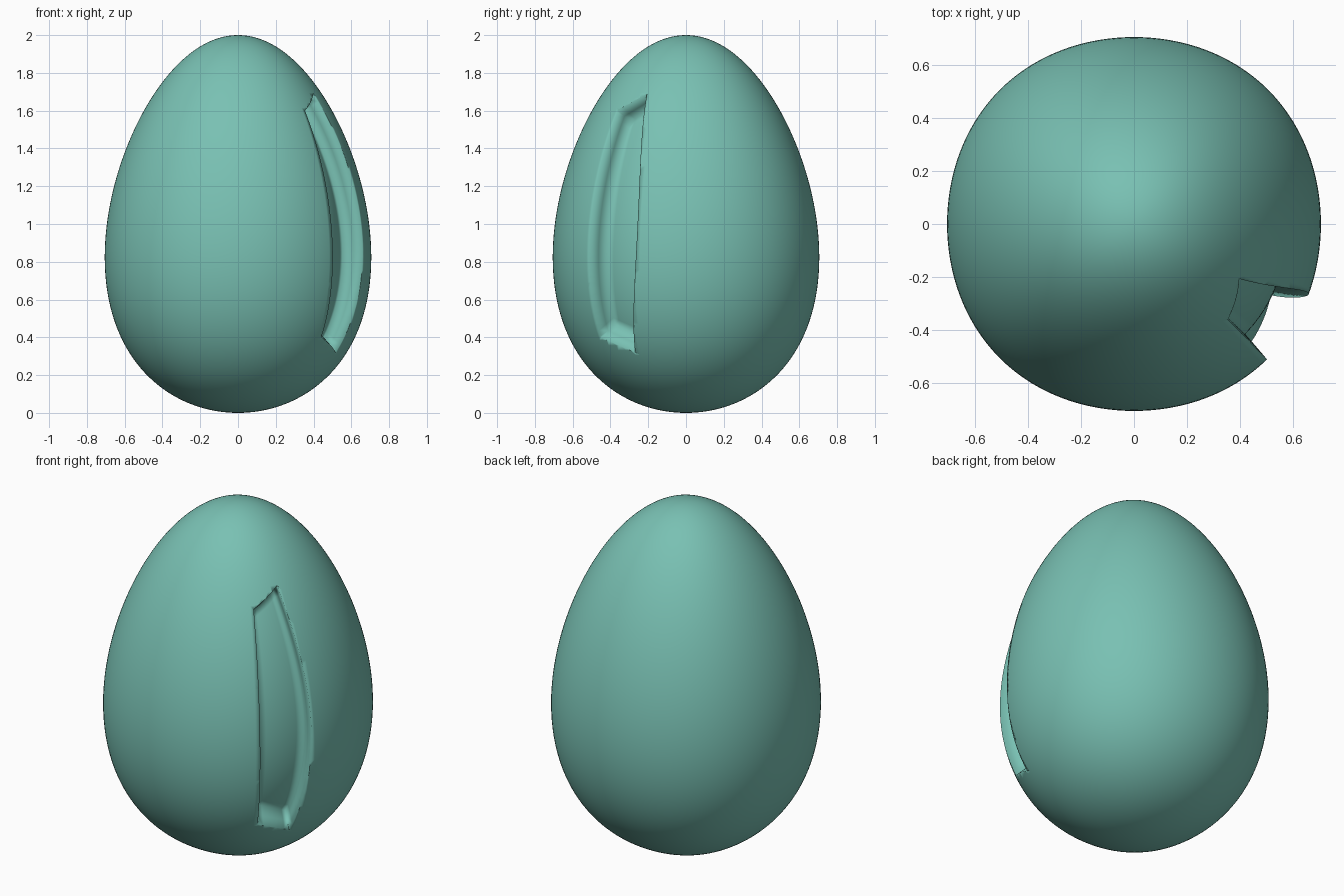
import bpy, bmesh
from math import sin, cos, pi, sqrt, radians, atan2

if "Cube" in bpy.data.objects:
    bpy.data.objects.remove(bpy.data.objects["Cube"])


def egg_radius(ang, z):
    # fuller at the bottom, slimmer at the top, very slightly squarish in plan
    k = 0.72 - 0.131 * (z - 0.8) + 0.012 * (z - 0.8) ** 2
    return k * sqrt(max(0, 1 - (z - 1) ** 2)) * (1 + 0.0075 * (1 - cos(4 * ang)))


def make_object(name, bm):
    bmesh.ops.recalc_face_normals(bm, faces=bm.faces)
    mesh = bpy.data.meshes.new(name)
    bm.to_mesh(mesh)
    bm.free()
    ob = bpy.data.objects.new(name, mesh)
    bpy.context.collection.objects.link(ob)
    return ob


# egg body: a sphere reshaped by the egg profile
bm = bmesh.new()
bmesh.ops.create_uvsphere(bm, u_segments=144, v_segments=90, radius=1)
for v in bm.verts:
    a, z = atan2(v.co.y, v.co.x), v.co.z + 1
    r = egg_radius(a, z)
    v.co = (r * cos(a), r * sin(a), z)
egg = make_object("egg_body", bm)


# recess cutter: curved patch lofted from the recess floor to outside the shell
def recess_point(s, t, d):
    bow = 1 - (2 * t - 1) ** 2
    left, right = -45.5 + 0.8 * d, -27.5 + 6 * bow + 3.0 * d
    a = radians(left + (right - left) * s)
    z0 = 0.40 - 0.08 * s + 0.07 * d
    z1 = 1.60 + 0.09 * s - 0.06 * d
    z = z0 + (z1 - z0) * t
    r = egg_radius(a, z) - 0.125 * d
    return (r * cos(a), r * sin(a), z)


NS, NT = 6, 32
bm = bmesh.new()
layers = [[[bm.verts.new(recess_point(i / NS, j / NT, d)) for j in range(NT + 1)]
           for i in range(NS + 1)] for d in (-0.4, 0, 0.5, 1)]


def skin(rows):
    for a, b in zip(rows, rows[1:]):
        for k in range(len(a) - 1):
            bm.faces.new((a[k], a[k + 1], b[k + 1], b[k]))


skin(layers[0])
skin(layers[-1])
skin([lay[0] for lay in layers])
skin([lay[-1] for lay in layers])
skin([[col[0] for col in lay] for lay in layers])
skin([[col[-1] for col in lay] for lay in layers])
cutter = make_object("recess_cutter", bm)
cutter.hide_render = True
cutter.hide_viewport = True

cut = egg.modifiers.new("recess", 'BOOLEAN')
cut.operation = 'DIFFERENCE'
cut.solver = 'EXACT'
cut.object = cutter

# soft shading over the whole shell
for p in egg.data.polygons:
    p.use_smooth = True
for p in cutter.data.polygons:
    p.use_smooth = True

mat = bpy.data.materials.new("teal")
mat.diffuse_color = (0.19, 0.53, 0.45, 1)
mat.use_nodes = True
mat.node_tree.nodes["Principled BSDF"].inputs["Base Color"].default_value = mat.diffuse_color
egg.data.materials.append(mat)
